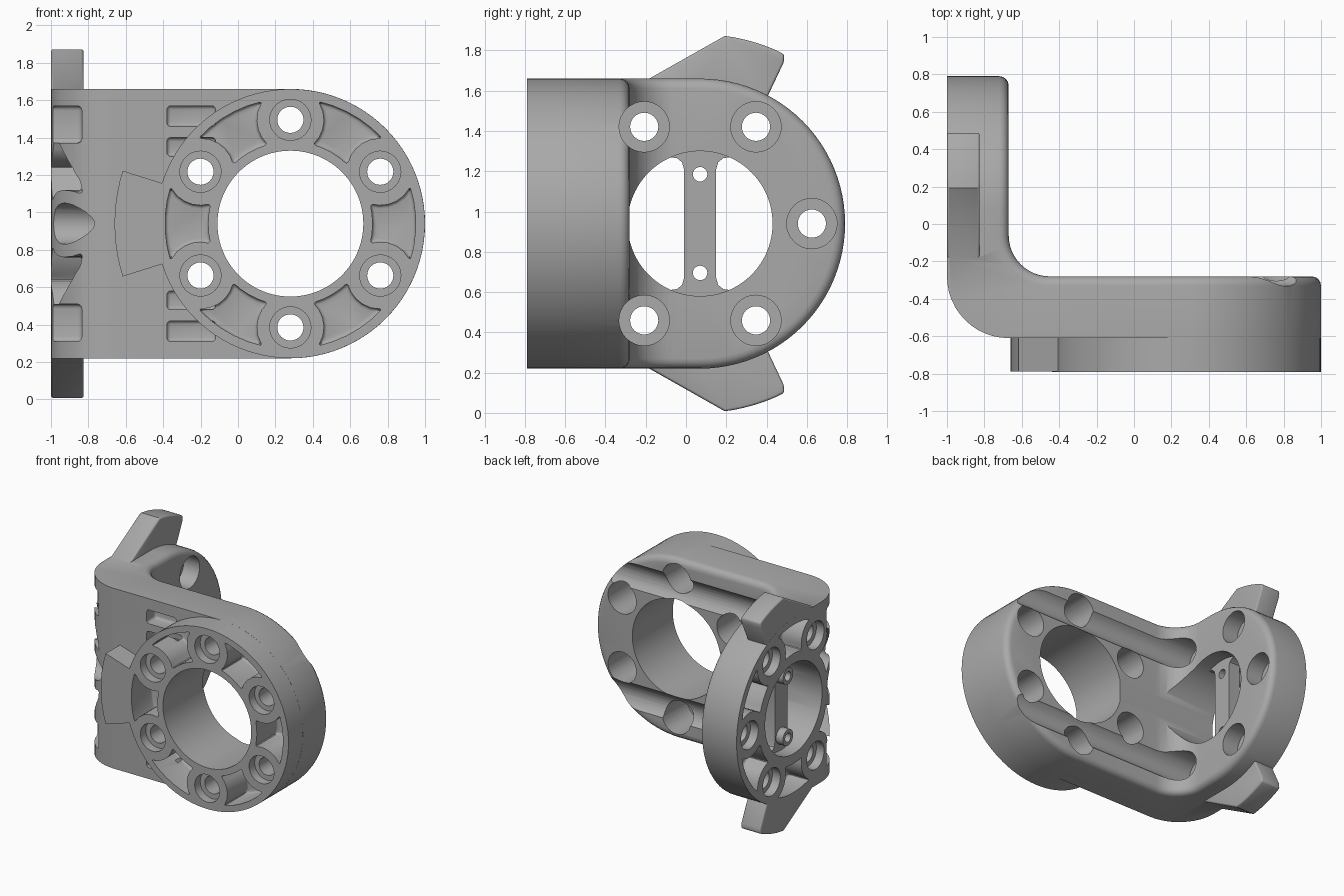
import bpy, bmesh
from math import sin, cos, acos, radians, pi

cube = bpy.data.objects.get("Cube")
if cube:
    bpy.data.objects.remove(cube, do_unlink=True)

grey = bpy.data.materials.new("grey_plastic")
grey.use_nodes = True
grey.diffuse_color = (0.4, 0.4, 0.4, 1)
grey.node_tree.nodes["Principled BSDF"].inputs["Base Color"].default_value = (0.4, 0.4, 0.4, 1)

MID = 0.94          # height of both bore axes
RING = 0.72         # outer radius of both flanges
BOLT = 0.555        # bolt circle radius
FX, SY = 0.28, 0.07  # bore axis of the front flange (x) and side flange (y)


def finish(name, bm):
    bmesh.ops.recalc_face_normals(bm, faces=bm.faces)
    mesh = bpy.data.meshes.new(name)
    bm.to_mesh(mesh)
    bm.free()
    obj = bpy.data.objects.new(name, mesh)
    bpy.context.collection.objects.link(obj)
    return obj


def prism(name, points, axis, lo, hi, round_edges=0):
    """Extrude a (side, height) outline along x or y."""
    bm = bmesh.new()
    place = (lambda u, v, d: (d, u, v)) if axis == "x" else (lambda u, v, d: (u, d, v))
    low = [bm.verts.new(place(u, v, lo)) for u, v in points]
    high = [bm.verts.new(place(u, v, hi)) for u, v in points]
    bm.faces.new(low)
    bm.faces.new(high)
    for i in range(len(points)):
        j = (i + 1) % len(points)
        bm.faces.new((low[i], low[j], high[j], high[i]))
    bmesh.ops.recalc_face_normals(bm, faces=bm.faces)
    if round_edges:
        sharp = [e for e in bm.edges if e.calc_face_angle(0) > radians(40)]
        bmesh.ops.bevel(bm, geom=sharp, offset=round_edges, segments=3,
                        profile=0.5, affect="EDGES", clamp_overlap=True)
    return finish(name, bm)


def arc(u, v, r, start, end, n):
    return [(u + r * cos(radians(start + (end - start) * i / n)),
             v + r * sin(radians(start + (end - start) * i / n))) for i in range(n + 1)]


def disc(u, v, r, n=48):
    return arc(u, v, r, 0, 360, n)[:-1]


def box(u0, u1, v0, v1):
    return [(u0, v0), (u1, v0), (u1, v1), (u0, v1)]


def combine(target, other, operation):
    mod = target.modifiers.new(operation, "BOOLEAN")
    mod.operation = operation
    mod.solver = "EXACT"
    mod.object = other
    bpy.context.view_layer.objects.active = target
    bpy.ops.object.modifier_apply(modifier=mod.name)
    bpy.data.objects.remove(other, do_unlink=True)


def cut(target, *args):
    combine(target, prism("cutter", *args), "DIFFERENCE")


def pocket(cu, angle):
    """Ring pocket whose sides curve around the neighbouring bolt bosses."""
    r_in, r_out, boss = 0.44, 0.67, 0.18
    def half(r):
        return 30 - acos((r * r + BOLT * BOLT - boss * boss) / (2 * r * BOLT)) * 180 / pi
    radii = [r_out + (r_in - r_out) * i / 5 for i in range(6)]
    pts = arc(cu, MID, r_out, angle - half(r_out), angle + half(r_out), 5)
    pts += [arc(cu, MID, r, angle + half(r), 0, 1)[0] for r in radii[1:-1]]
    pts += arc(cu, MID, r_in, angle + half(r_in), angle - half(r_in), 4)
    pts += [arc(cu, MID, r, angle - half(r), 0, 1)[0] for r in radii[-2:0:-1]]
    return pts


def bracket_body():
    """Loft a rectangular section along the bent plate."""
    stations = []
    quarter = [pi / 2 * i / 24 for i in range(25)]
    for a in quarter:
        x = FX + RING * cos(a)
        stations.append(((x, -0.61), (x, -0.28), RING * sin(a)))
    for a in quarter[::2]:
        stations.append(((-0.67 - 0.33 * sin(a), -0.28 - 0.33 * cos(a)),
                         (-0.45 - 0.22 * sin(a), -0.06 - 0.22 * cos(a)), RING))
    for a in quarter:
        y = SY + RING * sin(a)
        stations.append(((-1, y), (-0.67, y), RING * cos(a)))
    bm = bmesh.new()
    rows = []
    for outer, inner, h in stations:
        rows.append([bm.verts.new((*p, MID + s * h))
                     for p, s in ((outer, 1), (inner, 1), (inner, -1), (outer, -1))])
    for a, b in zip(rows, rows[1:]):
        for i in range(4):
            j = (i + 1) % 4
            bm.faces.new((a[i], a[j], b[j], b[i]))
    bmesh.ops.remove_doubles(bm, verts=bm.verts, dist=0.0001)
    bmesh.ops.recalc_face_normals(bm, faces=bm.faces)
    bmesh.ops.dissolve_limit(bm, angle_limit=radians(1), verts=bm.verts, edges=bm.edges)
    # soften the rim on the inner side of the bend
    rim = [e for e in bm.edges if e.calc_face_angle(0) > radians(40)
           and all(v.co.x > -0.68 and v.co.y > -0.29 for v in e.verts)]
    bmesh.ops.bevel(bm, geom=rim, offset=0.05, segments=4, profile=0.5,
                    affect="EDGES", clamp_overlap=False)
    return finish("bracket", bm)


bracket = bracket_body()

# rectangular recesses in the front plate and rounded corner
for s in (1, -1):
    for lo, hi in ((0.36, 0.46), (0.52, 0.63)):
        z0, z1 = sorted((MID + s * lo, MID + s * hi))
        cut(bracket, box(-0.38, -0.12, z0, z1), "y", -0.75, -0.5, 0.02)
    z0, z1 = sorted((MID + s * 0.43, MID + s * 0.63))
    cut(bracket, box(-0.8, -0.36, z0, z1), "x", -1.1, -0.835, 0.025)

# raised front ring, locating tab and side ears
combine(bracket, prism("ring", disc(FX, MID, 0.7195, 96), "y", -0.79, -0.59), "UNION")
tab = arc(FX, MID, 0.94, 162.5, 197.5, 10) + arc(FX, MID, 0.6, 197.5, 162.5, 4)
combine(bracket, prism("tab", tab, "y", -0.7895, -0.6), "UNION")
for s in (1, -1):
    ear = [(-0.2, 0.71)] + arc(SY, 0, 0.94, 82.5, 66, 6)
    ear += [(0.488, 0.84), (0.485, 0.8), (0.4, 0.62), (0.07, 0.68), (-0.2, 0.68)]
    ear = [(y, MID + s * z) for y, z in ear]
    combine(bracket, prism("ear", ear, "x", -0.9995, -0.825, 0.012), "UNION")

# main bores
cut(bracket, disc(FX, MID, 0.39, 96), "y", -1, 0)
cut(bracket, disc(SY, MID, 0.36, 96), "x", -1.2, 0.2)

# pockets between bolts
for k in range(6):
    cut(bracket, pocket(FX, 60 * k), "y", -0.88, -0.53, 0.018)
    cut(bracket, pocket(SY, 30 + 60 * k), "x", -1.1, -0.83, 0.018)

# bolt holes, counterbored on both faces
for k in range(6):
    u, v = arc(FX, MID, BOLT, 30 + 60 * k, 0, 1)[0]
    cut(bracket, disc(u, v, 0.07, 32), "y", -1, 0)
    cut(bracket, disc(u, v, 0.11, 32), "y", -1, -0.72)
    cut(bracket, disc(u, v, 0.125, 32), "y", -0.59, 0)
    u, v = arc(SY, MID, BOLT, 60 * k, 0, 1)[0]
    if k == 3:
        # blind bore through the rounded corner
        cut(bracket, disc(u, v, 0.11, 32), "x", -1.2, -0.77)
        continue
    cut(bracket, disc(u, v, 0.07, 32), "x", -1.2, -0.5)
    cut(bracket, disc(u, v, 0.11, 32), "x", -1.2, -0.93)
    # the two near the bend continue as access grooves along the front plate
    cut(bracket, disc(u, v, 0.125, 32), "x", -0.81, 1.2)

# mounting bar across the side bore, with two small standoffs
flare = [(0.08, 0.27), (0.09, 0.305), (0.115, 0.325), (0.15, 0.33), (0.14, 0.37)]
top = [(SY + u, MID + v) for u, v in flare] + [(SY - u, MID + v) for u, v in flare[::-1]]
low = [(y, 2 * MID - z) for y, z in top[::-1]]
bar = prism("mounting_bar", top + low, "x", -0.89, -0.79)
for s in (1, -1):
    z = MID + s * 0.245
    combine(bar, prism("standoff", disc(SY, z, 0.065, 32), "x", -0.95, -0.83), "UNION")
    cut(bar, disc(SY, z, 0.036, 24), "x", -1.1, -0.6)

# material and shading
for obj in (bracket, bar):
    obj.data.materials.clear()
    obj.data.materials.append(grey)
    for face in obj.data.polygons:
        face.material_index = 0
    bpy.ops.object.select_all(action="DESELECT")
    obj.select_set(True)
    bpy.context.view_layer.objects.active = obj
    bpy.ops.object.shade_smooth_by_angle(angle=radians(32))
